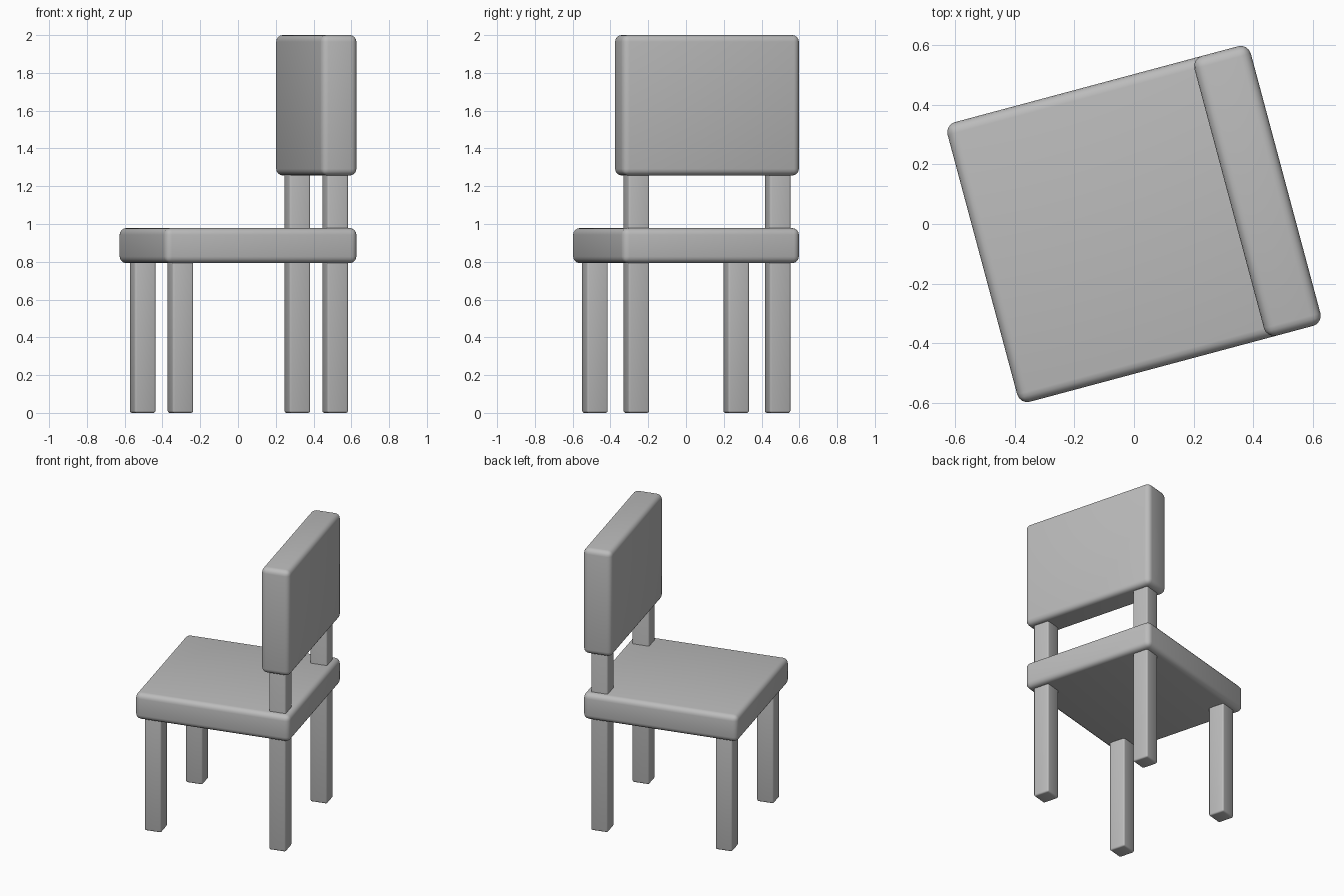
import bpy
from math import radians
from mathutils import Matrix

cube = bpy.data.objects.get("Cube")
if cube:
    bpy.data.objects.remove(cube, do_unlink=True)

grey = bpy.data.materials.new("plain grey")
grey.use_nodes = True
colour = (0.5, 0.5, 0.5, 1)
grey.diffuse_color = colour
grey.node_tree.nodes["Principled BSDF"].inputs["Base Color"].default_value = colour

# The whole chair is turned about the vertical axis
TURN = Matrix.Rotation(radians(15), 4, "Z")


def rounded_box(name, x, y, size_x, size_y, bottom, top, radius, segments):
    """Box with rounded edges, placed in the chair's own turned frame."""
    bpy.ops.mesh.primitive_cube_add(size=1)
    box = bpy.context.object
    box.name = name
    box.data.transform(Matrix.Diagonal((size_x, size_y, top - bottom, 1)))
    box.matrix_world = TURN @ Matrix.Translation((x, y, (bottom + top) / 2))
    box.data.materials.append(grey)
    bevel = box.modifiers.new("rounded edges", "BEVEL")
    bevel.width = radius
    bevel.segments = segments
    bpy.ops.object.modifier_apply(modifier=bevel.name)
    bpy.ops.object.shade_smooth_by_angle(angle=radians(40))
    return box


# Seat and backrest
WIDTH = 0.972
rounded_box("seat", 0, 0, 1.054, WIDTH, 0.793, 0.978, 0.035, 4)
rounded_box("backrest", 0.429, 0, 0.196, WIDTH, 1.257, 2.0, 0.035, 4)

# Short front legs, and long back legs that carry the backrest
for side, y in (("left", 0.387), ("right", -0.387)):
    rounded_box(f"front_leg_{side}", -0.419, y, 0.115, 0.115, 0, 0.88, 0.011, 3)
    rounded_box(f"back_leg_{side}", 0.429, y, 0.115, 0.115, 0, 1.4, 0.011, 3)
